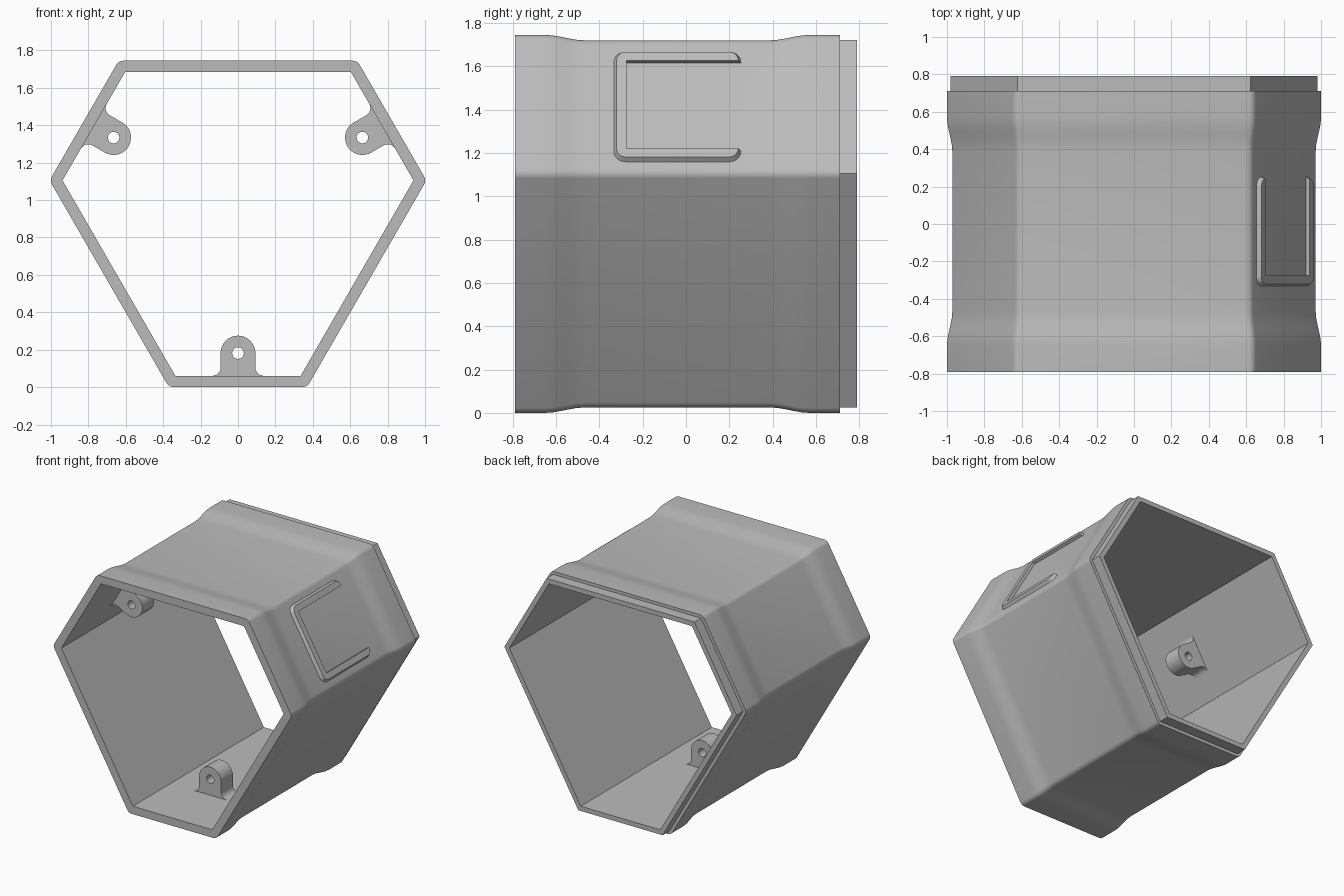
import bpy, bmesh
from math import sin, cos, pi, radians
from mathutils import Vector

CZ = 0.95                      # height of the tube axis
SHORT, LONG = 0.95, 0.795      # axis to the short and long walls
WALL = 0.06
ROUND, SEG = 0.045, 5          # outer corner rounding

if "Cube" in bpy.data.objects:
    bpy.data.objects.remove(bpy.data.objects["Cube"])

grey = bpy.data.materials.new("light_grey")
grey.use_nodes = True
grey.diffuse_color = (0.5, 0.5, 0.5, 1)
grey.node_tree.nodes["Principled BSDF"].inputs["Base Color"].default_value = (0.5, 0.5, 0.5, 1)


def finish(name, bm):
    bmesh.ops.recalc_face_normals(bm, faces=bm.faces)
    mesh = bpy.data.meshes.new(name)
    bm.to_mesh(mesh)
    bm.free()
    mesh.materials.append(grey)
    obj = bpy.data.objects.new(name, mesh)
    bpy.context.collection.objects.link(obj)
    bpy.ops.object.select_all(action='DESELECT')
    obj.select_set(True)
    bpy.context.view_layer.objects.active = obj
    bpy.ops.object.shade_smooth_by_angle(angle=radians(30))
    return obj


def polar(angle, out, along, y):
    """Point at a distance out from the axis and along a wall facing angle."""
    return Vector((cos(angle) * out - sin(angle) * along, y,
                   CZ + sin(angle) * out + cos(angle) * along))


def corner(i, inset):
    """Corner between wall i and wall i + 1, as distance and slide on wall i."""
    d0, d1 = (SHORT, LONG) if i % 2 == 0 else (LONG, SHORT)
    d0, d1 = d0 - inset, d1 - inset
    return d0, (d1 - d0 * cos(pi / 3)) / sin(pi / 3)


def sharp_ring(bm, y, inset):
    return [bm.verts.new(polar(radians(60 * i - 90), *corner(i, inset), y))
            for i in range(6)]


def round_ring(bm, y, inset):
    ring = []
    for i in range(6):
        a = radians(60 * i - 90)
        centre = polar(a, *corner(i, inset + ROUND), y)
        for k in range(SEG + 1):
            b = a + pi / 3 * k / SEG
            ring.append(bm.verts.new(centre + Vector((cos(b), 0, sin(b))) * ROUND))
    return ring


def bridge(bm, r0, r1):
    n = len(r0)
    for i in range(n):
        j = (i + 1) % n
        bm.faces.new((r0[i], r0[j], r1[j], r1[i]))


def cap(bm, rounded, sharp):
    """Flat rim between a rounded ring and a sharp ring."""
    n = SEG + 1
    for i in range(6):
        arc = rounded[i * n:(i + 1) * n]
        bm.faces.new(arc + [sharp[i]])
        j = (i + 1) % 6
        bm.faces.new((arc[-1], rounded[j * n], sharp[j], sharp[i]))


# Tube: waisted outer skin, stepped lip at the back, straight bore
def ease(y0, y1, i0, i1, steps=5):
    return [(y0 + (y1 - y0) * t, i0 + (i1 - i0) * t * t * (3 - 2 * t))
            for t in (k / steps for k in range(steps + 1))]


WAIST = 0.025
stations = [(-0.79, 0)] + ease(-0.65, -0.47, 0, WAIST) + ease(0.39, 0.57, WAIST, 0) + [(0.71, 0)]
bm = bmesh.new()
skin = [round_ring(bm, y, inset) for y, inset in stations]
for r0, r1 in zip(skin, skin[1:]):
    bridge(bm, r0, r1)
lip_start, lip_end = sharp_ring(bm, 0.71, 0.024), sharp_ring(bm, 0.79, 0.024)
bore_front, bore_back = sharp_ring(bm, -0.79, WALL), sharp_ring(bm, 0.79, WALL)
cap(bm, skin[0], bore_front)
cap(bm, skin[-1], lip_start)
bridge(bm, lip_start, lip_end)
bridge(bm, lip_end, bore_back)
bridge(bm, bore_back, bore_front)
finish("hexagonal_tube", bm)


# Screw lugs: rounded tabs with filleted feet and a through hole
def lug(name, angle):
    rad, hole, fillet, reach = 0.093, 0.031, 0.045, 0.768
    foot = SHORT - WALL - reach
    half = [(rad + fillet, foot + 0.012)]
    for k in range(7):
        b = pi / 2 * k / 6
        half.append((rad + fillet - fillet * sin(b), foot - fillet + fillet * cos(b)))
    arc = [(rad * cos(pi * k / 20), -rad * sin(pi * k / 20)) for k in range(21)]
    outline = half + arc + [(-u, w) for u, w in reversed(half)]
    circle = [(hole * cos(2 * pi * k / 24), hole * sin(2 * pi * k / 24)) for k in range(24)]
    bm = bmesh.new()
    loops = {}
    for y in (-0.335, -0.195):
        edges = []
        for key, pts in (("outline", outline), ("hole", circle)):
            vs = [bm.verts.new(polar(angle, reach + w, u, y)) for u, w in pts]
            edges += [bm.edges.new((v, vs[(i + 1) % len(vs)])) for i, v in enumerate(vs)]
            loops.setdefault(key, []).append(vs)
        bmesh.ops.triangle_fill(bm, edges=edges, use_beauty=True, normal=(0, 1, 0))
    for r0, r1 in loops.values():
        bridge(bm, r0, r1)
    finish(name, bm)


for name, deg in (("bottom_lug", -90), ("left_lug", 30), ("right_lug", 150)):
    lug(name, radians(deg))


# Raised label holder: a C-shaped ridge with sloped outer sides, open to the back
def holder_outline(slope):
    r, half = 0.056 - slope, 0.295 - slope
    front, back = -0.335 + slope, 0.255 - slope
    pts = []
    for cy, ct, start in ((back - r, -half + r, 0), (front + r, -half + r, -90),
                          (front + r, half - r, -180), (back - r, half - r, -270)):
        for k in range(7):
            b = radians(start - 15 * k)
            pts.append((cy + r * cos(b), ct + r * sin(b)))
    return pts + [(back, 0.235), (-0.275, 0.235), (-0.275, -0.235), (back, -0.235)]


bm = bmesh.new()
rings = [[bm.verts.new(polar(radians(30), out, t, y)) for y, t in holder_outline(slope)]
         for out, slope in ((SHORT - WAIST - 0.004, 0), (SHORT - 0.002, 0.015))]
bridge(bm, *rings)
for ring in rings:
    bm.faces.new(ring)
finish("label_holder", bm)
